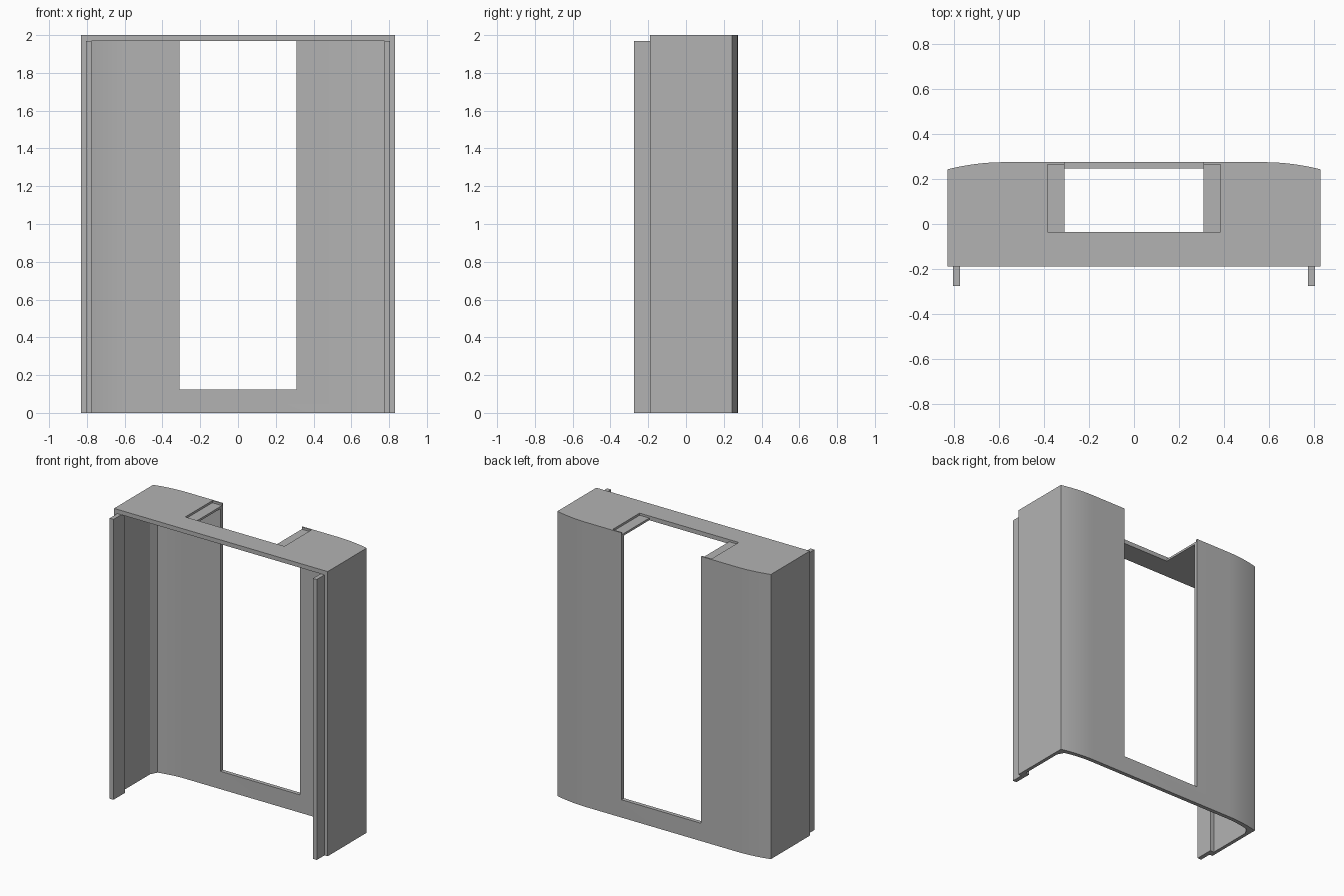
import bpy
import bmesh
import math

if "Cube" in bpy.data.objects:
    bpy.data.objects.remove(bpy.data.objects["Cube"], do_unlink=True)

grey = bpy.data.materials.new("plain grey")
grey.use_nodes = True
colour = (0.45, 0.45, 0.45, 1)
grey.diffuse_color = colour
grey.node_tree.nodes["Principled BSDF"].inputs["Base Color"].default_value = colour


def extrude(name, outline, z0, z1):
    """Solid from a plan outline between two heights."""
    bm = bmesh.new()
    face = bm.faces.new([bm.verts.new((x, y, z0)) for x, y in outline])
    top = bmesh.ops.extrude_face_region(bm, geom=[face])["geom"]
    bmesh.ops.translate(bm, vec=(0, 0, z1 - z0),
                        verts=[v for v in top if isinstance(v, bmesh.types.BMVert)])
    bmesh.ops.recalc_face_normals(bm, faces=bm.faces)
    mesh = bpy.data.meshes.new(name)
    bm.to_mesh(mesh)
    bm.free()
    mesh.materials.append(grey)
    obj = bpy.data.objects.new(name, mesh)
    bpy.context.collection.objects.link(obj)
    return obj


def rectangle(x0, x1, y0, y1):
    return [(x0, y0), (x1, y0), (x1, y1), (x0, y1)]


def mirrored(half):
    """Complete a right-hand outline with its mirror image."""
    return half + [(-x, y) for x, y in reversed(half)]


def bowed(x_start, x_end, y_flat, drop, steps=12):
    """Rounded back edge, from the side towards the flat middle."""
    points = []
    for i in range(steps + 1):
        t = 1 - i / steps
        points.append((x_start + (x_end - x_start) * t, y_flat - drop * t * t))
    return points


# Outer body with a gently bowed back
shell = extrude("cabinet_shell",
                mirrored([(0.83, -0.19)] + bowed(0.58, 0.83, 0.275, 0.032)), 0, 2)

# Cavity, back opening and shallow ledge around the top notch
cavity = mirrored([(0.805, -0.6), (0.805, 0.175)] + bowed(0.58, 0.78, 0.247, 0.026))
cutters = [
    extrude("cavity_cutter", cavity, -0.5, 1.97),
    extrude("opening_cutter", rectangle(-0.31, 0.31, -0.035, 0.6), 0.125, 2.5),
    extrude("ledge_cutter", rectangle(-0.385, 0.385, -0.035, 0.265), 1.985, 2.5),
]
bpy.context.view_layer.objects.active = shell
for cutter in cutters:
    cutter.hide_render = True
    cut = shell.modifiers.new(cutter.name, "BOOLEAN")
    cut.operation = "DIFFERENCE"
    cut.solver = "EXACT"
    cut.object = cutter
    bpy.ops.object.modifier_apply(modifier=cut.name)
for cutter in cutters:
    bpy.data.objects.remove(cutter, do_unlink=True)

bpy.ops.object.select_all(action="DESELECT")
shell.select_set(True)
bpy.ops.object.shade_smooth_by_angle(angle=math.radians(15))

# Mounting flanges inside the side walls
for side, sign in (("left", 1), ("right", -1)):
    x0, x1 = sorted((sign * 0.775, sign * 0.805))
    extrude(side + "_front_flange", rectangle(x0, x1, -0.275, -0.145), 0, 1.97)
